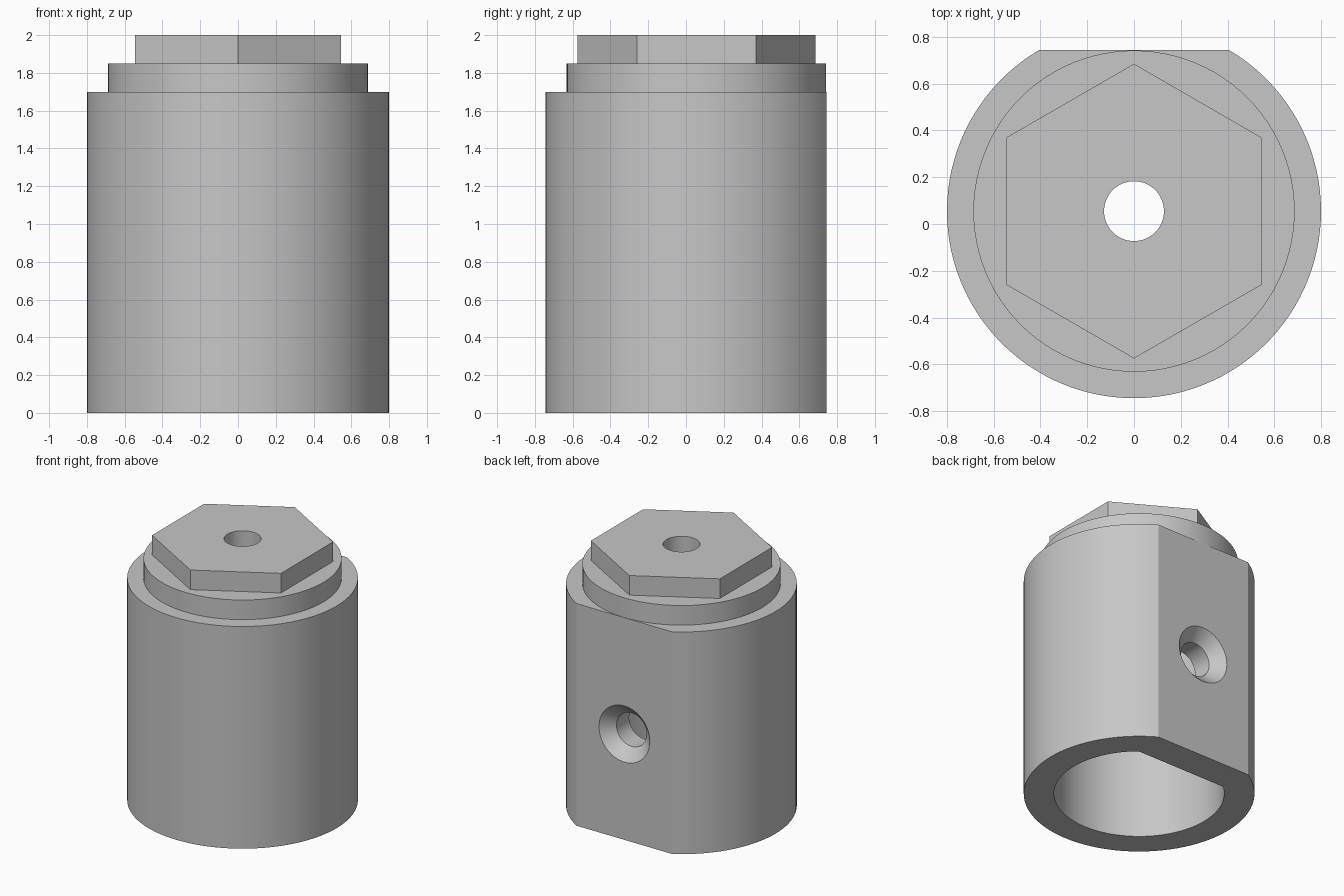
import bpy, bmesh, math
from mathutils import Matrix, Vector

AXIS_Y = 0.055      # the main axis sits forward of the flatted back
FLAT = 0.69         # distance from axis to the outer flat
HOLE_R = 0.128
SIDE_Z = 0.81

cube = bpy.data.objects.get("Cube")
if cube:
    bpy.data.objects.remove(cube, do_unlink=True)

grey = bpy.data.materials.new("plain grey")
grey.use_nodes = True
colour = (0.57, 0.57, 0.57, 1)
grey.diffuse_color = colour
grey.node_tree.nodes["Principled BSDF"].inputs["Base Color"].default_value = colour


def make_object(name, bm):
    bmesh.ops.recalc_face_normals(bm, faces=bm.faces)
    mesh = bpy.data.meshes.new(name)
    bm.to_mesh(mesh)
    bm.free()
    mesh.materials.append(grey)
    obj = bpy.data.objects.new(name, mesh)
    bpy.context.collection.objects.link(obj)
    return obj


def prism(name, radius, z0, z1, sides=96, flat=None):
    """Upright prism about the axis; flat trims the back of the circle."""
    half = math.acos(flat / radius) if flat else 0
    start = math.pi / 2 + half
    sweep = 2 * math.pi - 2 * half
    count = sides + 1 if flat else sides
    bm = bmesh.new()
    ring = []
    for i in range(count):
        a = start + sweep * i / sides
        ring.append(bm.verts.new((radius * math.cos(a), AXIS_Y + radius * math.sin(a), z0)))
    base = bm.faces.new(ring)
    top = bmesh.ops.extrude_face_region(bm, geom=[base], use_keep_orig=True)["geom"]
    moved = [v for v in top if isinstance(v, bmesh.types.BMVert)]
    bmesh.ops.translate(bm, verts=moved, vec=Vector((0, 0, z1 - z0)))
    return make_object(name, bm)


def side_cone(name, r_in, r_out, y0, y1):
    """Cone or cylinder lying along y, at the height of the side hole."""
    bm = bmesh.new()
    place = Matrix.Translation((0, AXIS_Y + (y0 + y1) / 2, SIDE_Z)) @ Matrix.Rotation(-math.pi / 2, 4, "X")
    bmesh.ops.create_cone(bm, cap_ends=True, segments=64, radius1=r_in,
                          radius2=r_out, depth=y1 - y0, matrix=place)
    return make_object(name, bm)


def cut(obj, cutter):
    cutter.hide_render = True
    mod = obj.modifiers.new("cut", "BOOLEAN")
    mod.operation = "DIFFERENCE"
    mod.solver = "EXACT"
    mod.object = cutter
    bpy.context.view_layer.objects.active = obj
    bpy.ops.object.modifier_apply(modifier=mod.name)
    bpy.data.objects.remove(cutter, do_unlink=True)


# Main parts
body = prism("body", 0.8, 0, 1.7, flat=FLAT)
collar = prism("collar", 0.687, 1.7, 1.85)
hex_head = prism("hex_head", 0.63, 1.85, 2, sides=6)

# D-shaped bore from below
cut(body, prism("bore_cutter", 0.59, -0.1, 1.6, flat=0.45))

# Countersunk screw hole through the back flat
cut(body, side_cone("screw_cutter", HOLE_R, HOLE_R, 0.1, 0.9))
cut(body, side_cone("countersink_cutter", HOLE_R, 0.235, FLAT - 0.087, FLAT + 0.02))

# Central hole through the top, and smooth round walls
for part in (body, collar, hex_head):
    cut(part, prism("centre_cutter", HOLE_R, 1.2, 2.2, sides=64))
    bpy.ops.object.select_all(action="DESELECT")
    part.select_set(True)
    bpy.context.view_layer.objects.active = part
    bpy.ops.object.shade_smooth_by_angle(angle=math.radians(20))
